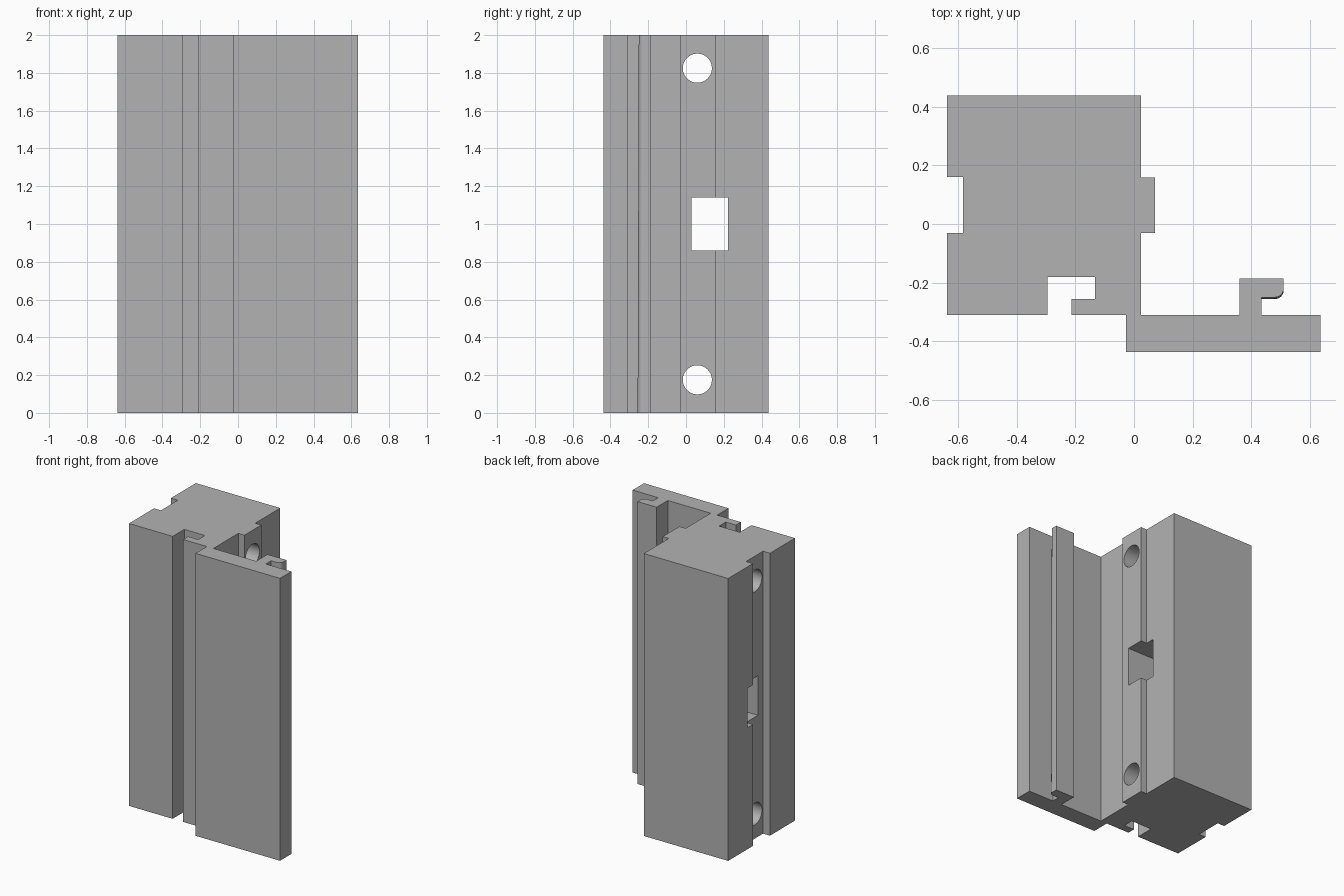
import bpy
import bmesh
import math
from mathutils import Matrix

HEIGHT = 2.0

cube = bpy.data.objects.get("Cube")
if cube:
    bpy.data.objects.remove(cube, do_unlink=True)

grey = bpy.data.materials.new("plain grey")
grey.use_nodes = True
grey.diffuse_color = (0.45, 0.45, 0.45, 1)
grey.node_tree.nodes["Principled BSDF"].inputs["Base Color"].default_value = (0.45, 0.45, 0.45, 1)


def add_object(name, bm):
    bmesh.ops.recalc_face_normals(bm, faces=bm.faces)
    mesh = bpy.data.meshes.new(name)
    bm.to_mesh(mesh)
    bm.free()
    mesh.materials.append(grey)
    obj = bpy.data.objects.new(name, mesh)
    bpy.context.collection.objects.link(obj)
    return obj


# Rounded lower corner of the hook lip
R = 0.03
lip_corner = [(0.48 + R * math.cos(a), -0.22 - R * math.sin(a))
              for a in [math.pi / 2 * i / 6 for i in range(7)]]

# Cross-section: grooved block, side tongue, front flange and hook
profile = [
    (-0.637, 0.438), (-0.637, 0.16), (-0.583, 0.16), (-0.583, -0.03), (-0.637, -0.03),
    (-0.637, -0.31), (-0.295, -0.31), (-0.295, -0.18), (-0.133, -0.18), (-0.133, -0.255),
    (-0.213, -0.255), (-0.213, -0.31), (-0.027, -0.31), (-0.027, -0.437),
    (0.635, -0.437), (0.635, -0.31), (0.435, -0.31), (0.435, -0.25),
    *reversed(lip_corner), (0.51, -0.185), (0.36, -0.185), (0.36, -0.31),
    (0.024, -0.31), (0.024, -0.03), (0.072, -0.03), (0.072, 0.158),
    (0.024, 0.158), (0.024, 0.438),
]
bm = bmesh.new()
base = bm.faces.new([bm.verts.new((x, y, 0)) for x, y in profile])
top = bmesh.ops.extrude_face_region(bm, geom=[base])["geom"]
bmesh.ops.translate(bm, vec=(0, 0, HEIGHT),
                    verts=[g for g in top if isinstance(g, bmesh.types.BMVert)])
# The underside of the lip is slightly thicker toward the bottom
for v in bm.verts:
    if 0.42 < v.co.x < 0.515 and -0.26 < v.co.y < -0.2 and v.co.z < 0.01:
        v.co.y -= 0.006
body = add_object("grooved_rail", bm)

# Through holes: two round bolt holes and one square window
cutters = []
for label, z in (("lower", 0.175), ("upper", 1.825)):
    bm = bmesh.new()
    bmesh.ops.create_cone(bm, cap_ends=True, segments=48, radius1=0.077, radius2=0.077, depth=1,
                          matrix=Matrix.Translation((-0.3, 0.06, z)) @ Matrix.Rotation(math.pi / 2, 4, "Y"))
    cutters.append(add_object(label + "_bolt_hole_cutter", bm))
bm = bmesh.new()
bmesh.ops.create_cube(bm, size=1, matrix=Matrix.Translation((-0.3, 0.125, 1))
                      @ Matrix.Diagonal((1, 0.194, 0.28, 1)))
cutters.append(add_object("square_window_cutter", bm))

bpy.context.view_layer.objects.active = body
for cutter in cutters:
    cutter.hide_render = True
    mod = body.modifiers.new(cutter.name, "BOOLEAN")
    mod.operation = "DIFFERENCE"
    mod.solver = "EXACT"
    mod.object = cutter
    bpy.ops.object.modifier_apply(modifier=mod.name)
    bpy.data.objects.remove(cutter, do_unlink=True)

bpy.ops.object.select_all(action="DESELECT")
body.select_set(True)
bpy.ops.object.shade_smooth_by_angle(angle=math.radians(30))
